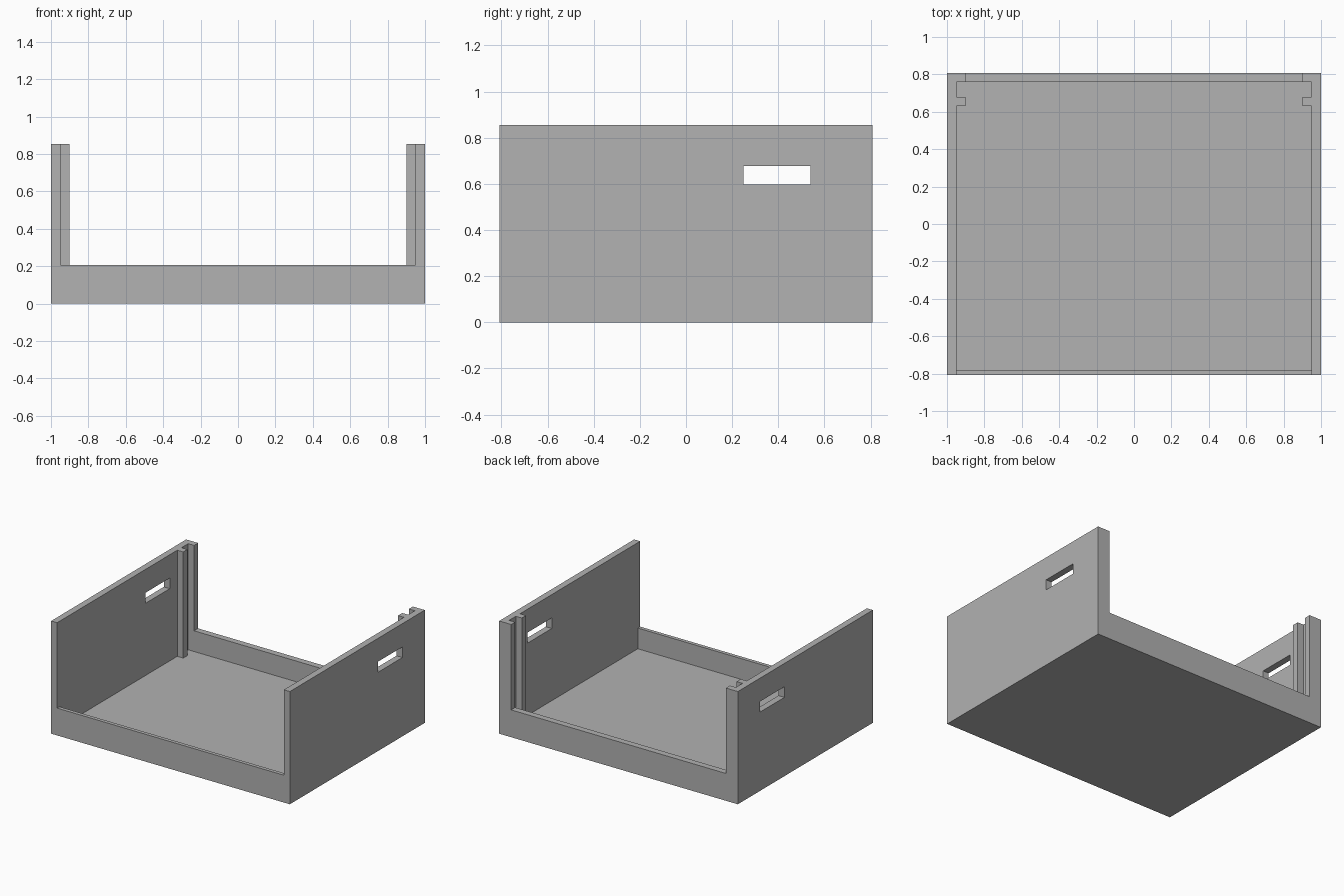
import bpy
import bmesh

cube = bpy.data.objects.get("Cube")
if cube:
    bpy.data.objects.remove(cube, do_unlink=True)

# Overall sizes
X, Y, TOP = 1.0, 0.808, 0.854
INNER, RAIL = 0.95, 0.90        # half widths between walls and between rails
FRONT, BACK = -0.78, 0.76       # inner faces of the low walls
FLOOR, LIP = 0.05, 0.207
ABOVE = 1.1

grey = bpy.data.materials.new("light grey")
grey.use_nodes = True
colour = (0.445, 0.445, 0.445, 1)
grey.diffuse_color = colour
grey.node_tree.nodes["Principled BSDF"].inputs["Base Color"].default_value = colour


def prism(name, half, z0, z1):
    """Mirror a right-hand plan outline in x and extrude it upwards."""
    outline = half + [(-x, y) for x, y in reversed(half)]
    bm = bmesh.new()
    face = bm.faces.new([bm.verts.new((x, y, z0)) for x, y in outline])
    top = bmesh.ops.extrude_face_region(bm, geom=[face])["geom"]
    moved = [v for v in top if isinstance(v, bmesh.types.BMVert)]
    bmesh.ops.translate(bm, verts=moved, vec=(0, 0, z1 - z0))
    bmesh.ops.recalc_face_normals(bm, faces=bm.faces)
    mesh = bpy.data.meshes.new(name)
    bm.to_mesh(mesh)
    bm.free()
    mesh.materials.append(grey)
    obj = bpy.data.objects.new(name, mesh)
    bpy.context.collection.objects.link(obj)
    return obj


def carve(target, cutter):
    """Cut one solid from another and discard the cutter."""
    cutter.hide_render = True
    mod = target.modifiers.new("cut", "BOOLEAN")
    mod.operation = "DIFFERENCE"
    mod.solver = "EXACT"
    mod.object = cutter
    graph = bpy.context.evaluated_depsgraph_get()
    mesh = bpy.data.meshes.new_from_object(target.evaluated_get(graph))
    target.modifiers.clear()
    target.data = mesh
    bpy.data.objects.remove(cutter, do_unlink=True)


# Solid block for the open tray
tray = prism("tray_body", [(X, -Y), (X, Y)], 0, TOP)

# Hollow inside, leaving a vertical rail on each side wall
cavity = [(INNER, FRONT), (INNER, 0.63), (RAIL, 0.63),
          (RAIL, 0.68), (INNER, 0.68), (INNER, BACK)]
carve(tray, prism("cavity_cutter", cavity, FLOOR, ABOVE))

# Open ends above the low walls, leaving narrow posts at the back
carve(tray, prism("front_opening_cutter", [(INNER, -1), (INNER, 0)], LIP, ABOVE))
carve(tray, prism("back_opening_cutter", [(RAIL, 0), (RAIL, 1)], LIP, ABOVE))

# Matching slots through both side walls
carve(tray, prism("slot_cutter", [(1.2, 0.25), (1.2, 0.54)], 0.597, 0.677))
tray.data.name = "tray_body"
